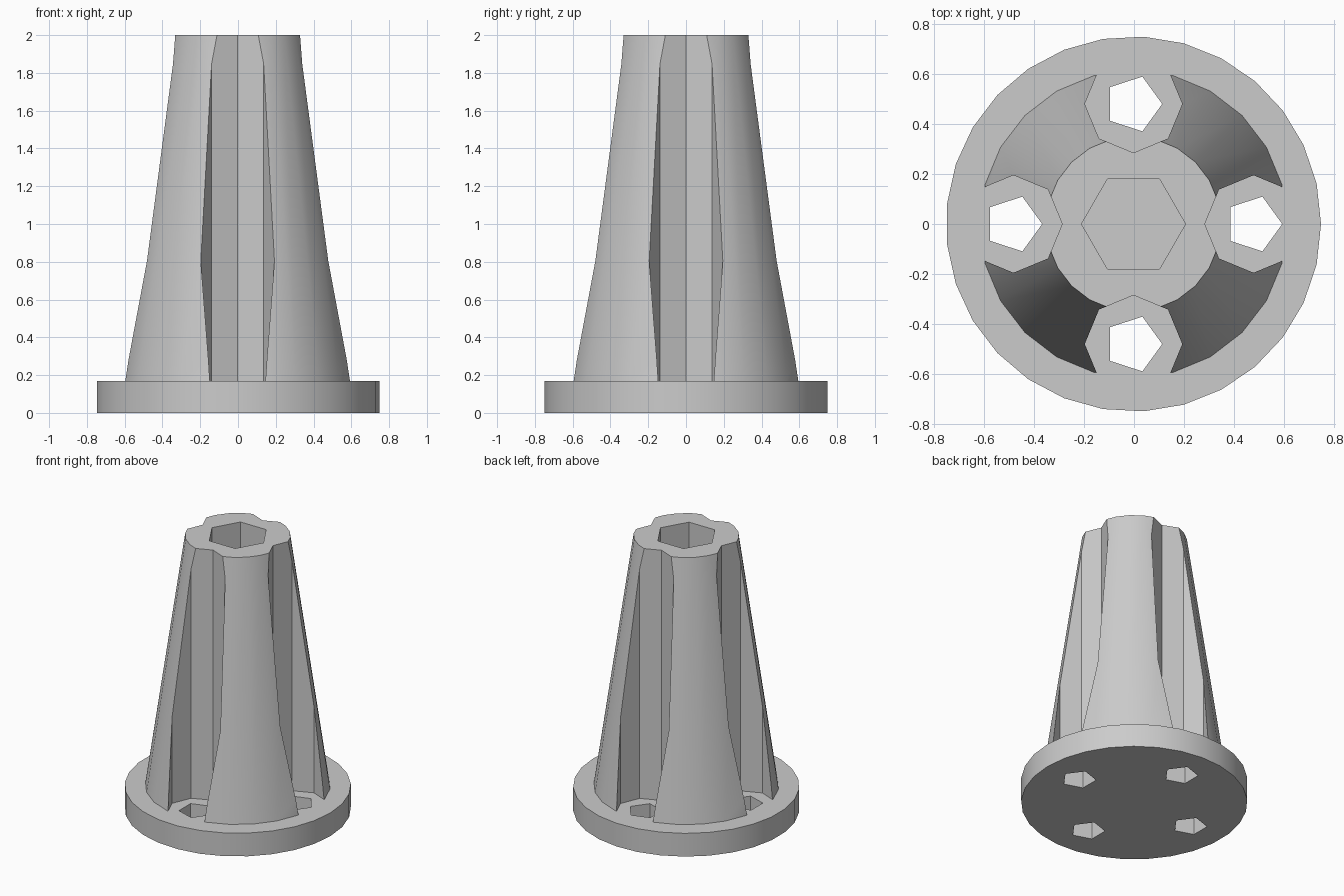
import bpy
import bmesh
from math import cos, sin, pi, radians

cube = bpy.data.objects.get("Cube")
if cube:
    bpy.data.objects.remove(cube, do_unlink=True)

SHIFT = -0.002       # centres the odd-sided base
BASE_TOP = 0.17
HEIGHT = 2.0
RING = 0.48          # distance of flutes and holes from the axis

grey = bpy.data.materials.new("plain_grey")
grey.use_nodes = True
colour = (0.6, 0.6, 0.6, 1)
grey.diffuse_color = colour
grey.node_tree.nodes["Principled BSDF"].inputs["Base Color"].default_value = colour


def frustum(name, sides, r_low, r_high, z_low, z_high, x=0, y=0):
    """Regular prism or cone with its first corner on the +x side."""
    bm = bmesh.new()
    rings = []
    for r, z in ((r_low, z_low), (r_high, z_high)):
        angles = [2 * pi * i / sides for i in range(sides)]
        rings.append([bm.verts.new((x + SHIFT + r * cos(a), y + r * sin(a), z))
                      for a in angles])
    low, high = rings
    bm.faces.new(low[::-1])
    bm.faces.new(high)
    for i in range(sides):
        j = (i + 1) % sides
        bm.faces.new((low[i], low[j], high[j], high[i]))
    mesh = bpy.data.meshes.new(name)
    bm.to_mesh(mesh)
    bm.free()
    mesh.materials.append(grey)
    obj = bpy.data.objects.new(name, mesh)
    bpy.context.collection.objects.link(obj)
    return obj


def cut(target, cutters):
    """Subtract each cutter, then remove it."""
    bpy.context.view_layer.objects.active = target
    for cutter in cutters:
        cutter.hide_render = True
        mod = target.modifiers.new("cut", 'BOOLEAN')
        mod.operation = 'DIFFERENCE'
        mod.solver = 'EXACT'
        mod.object = cutter
        bpy.ops.object.modifier_apply(modifier=mod.name)
        bpy.data.objects.remove(cutter, do_unlink=True)


spots = [(RING, 0), (0, RING), (-RING, 0), (0, -RING)]

# Round base with four five-sided holes
base = frustum("base_disc", 29, 0.75, 0.75, 0, BASE_TOP)
cut(base, [frustum("hole_cutter", 5, 0.115, 0.115, -0.1, 0.3, x, y)
           for x, y in spots])

# Tapered body with four flutes and a hexagonal socket
body = frustum("tapered_body", 24, 0.614, 0.35, BASE_TOP, HEIGHT)
cutters = [frustum("flute_cutter", 8, 0.195, 0.195, 0.1, 2.1, x, y)
           for x, y in spots]
cutters.append(frustum("socket_cutter", 6, 0.208, 0.208, 0.3, 2.1))
cut(body, cutters)

# Smooth the round walls, keep the corners sharp
for obj in (base, body):
    bpy.ops.object.select_all(action='DESELECT')
    obj.select_set(True)
    bpy.context.view_layer.objects.active = obj
    bpy.ops.object.shade_smooth_by_angle(angle=radians(20))
